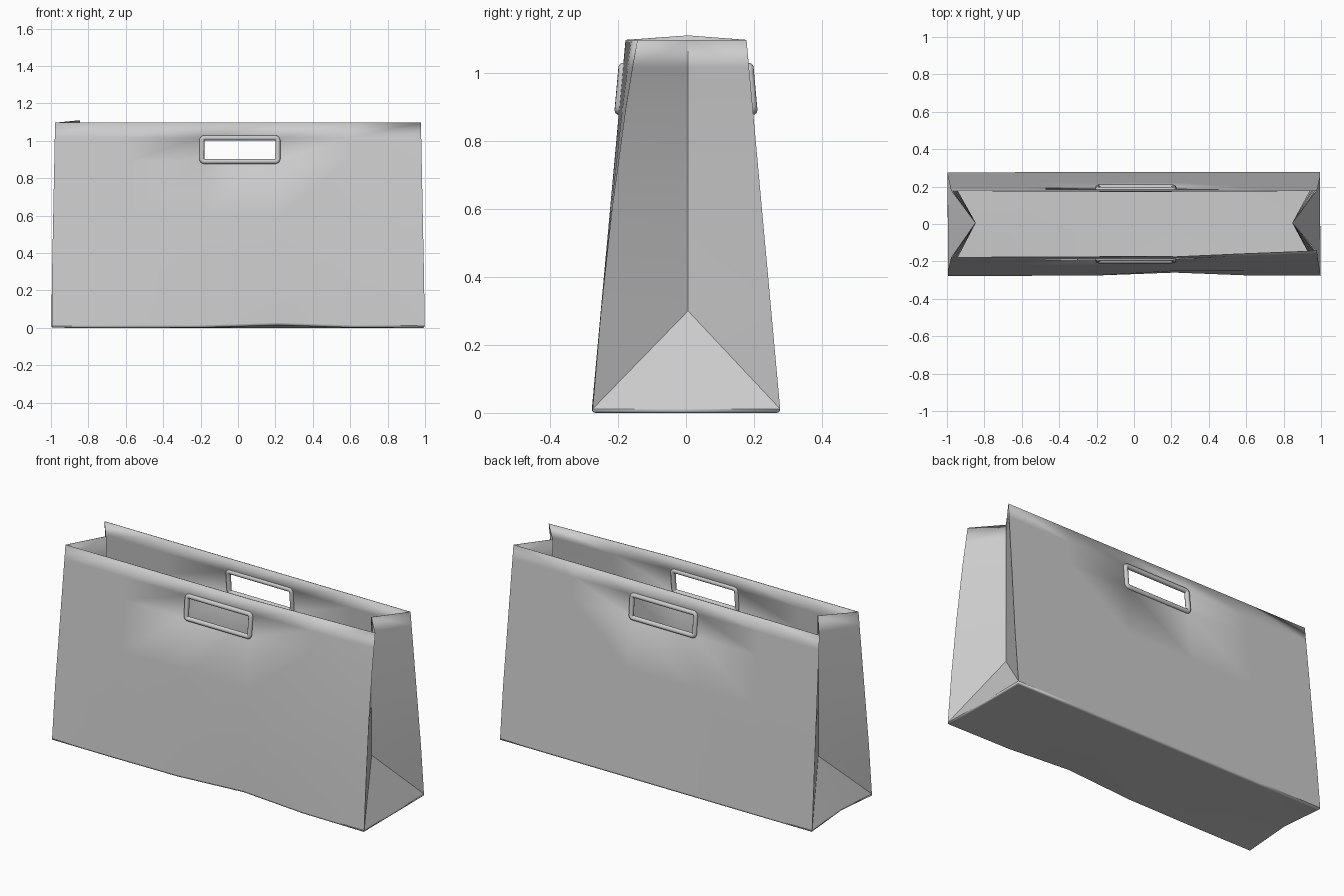
import bpy, bmesh, math

if "Cube" in bpy.data.objects:
    bpy.data.objects.remove(bpy.data.objects["Cube"])

TOP = 1.097
HX, HZ, HH, HW = 0.01, 0.953, 0.063, 0.207   # handle centre and half sizes
XS = [-1, -0.6, HX - HW, HX + HW, 0.6, 1]
ZS = [0, 0.3, 0.6, HZ - HH, HZ + HH, TOP]


def panel(side, x, z):
    """Point on the front (-1) or back (1) sheet, leaning inward with height."""
    t = z / TOP
    y = side * (0.278 - 0.1 * t)
    if side < 0:
        y += 0.035 * max(0, x - 0.2) / 0.8 * t ** 3
        dent = max(0, 1 - abs(x - 0.21) / 0.45) * max(0, 1 - z / 0.3)
        y += 0.018 * dent
        z += 0.015 * dent
    return (x * (1 - 0.022 * t), y, z)


# Bag body: two panels, folded side gussets and base
bm = bmesh.new()
V = {(s, i, j): bm.verts.new(panel(s, x, z))
     for s in (-1, 1) for i, x in enumerate(XS) for j, z in enumerate(ZS)}
for s in (-1, 1):
    for i in range(5):
        for j in range(5):
            if (i, j) != (2, 3):          # leave the handle opening
                bm.faces.new([V[s, i, j], V[s, i + 1, j], V[s, i + 1, j + 1], V[s, i, j + 1]])

mid = [bm.verts.new((x, 0, 0.022 if i == 0 else 0)) for i, x in enumerate(XS)]
for s in (-1, 1):
    for i in range(5):
        bm.faces.new([V[s, i, 0], V[s, i + 1, 0], mid[i + 1], mid[i]])

for side, i in ((-1, 0), (1, 5)):
    fold = [bm.verts.new((side * 0.85, 0.006, z + (0.013 if z == TOP and side < 0 else 0)))
            for z in ZS[1:]]
    for s in (-1, 1):
        bm.faces.new([V[s, i, 0], mid[i], fold[0]])
        bm.faces.new([V[s, i, 0], fold[0], V[s, i, 1]])
        for j in range(4):
            bm.faces.new([V[s, i, j + 1], fold[j], fold[j + 1], V[s, i, j + 2]])
bmesh.ops.recalc_face_normals(bm, faces=bm.faces)

# Mark the outline of the base for rounding
ring = ([V[-1, i, 0] for i in range(6)] + [mid[5]]
        + [V[1, i, 0] for i in range(5, -1, -1)] + [mid[0]])
layer = bm.edges.layers.float.new("bevel_weight_edge")
for a, b in zip(ring, ring[1:] + ring[:1]):
    bm.edges.get((a, b))[layer] = 1.0
me = bpy.data.meshes.new("bag_body")
bm.to_mesh(me)
bm.free()
bag = bpy.data.objects.new("bag_body", me)
bpy.context.collection.objects.link(bag)
bev = bag.modifiers.new("base_rounding", 'BEVEL')
bev.limit_method = 'WEIGHT'
bev.width = 0.012
bev.segments = 3
sol = bag.modifiers.new("sheet", 'SOLIDIFY')
sol.thickness = 0.004
sol.offset = -1
bpy.context.view_layer.objects.active = bag
bag.select_set(True)
bpy.ops.object.shade_smooth_by_angle(angle=math.radians(25))


# Rounded trim around each handle opening
def handle_trim(name, side):
    r, pts = 0.014, []
    for k, (sx, sz) in enumerate(((1, 1), (-1, 1), (-1, -1), (1, -1))):
        for n in range(5):
            a = math.radians(90 * k + 22.5 * n)
            x = HX + sx * (HW - r) + r * math.cos(a)
            z = HZ + sz * (HH - r) + r * math.sin(a)
            pts.append(panel(side, x, z))
    cu = bpy.data.curves.new(name, 'CURVE')
    cu.dimensions = '3D'
    cu.bevel_depth = 0.0135
    cu.bevel_resolution = 3
    sp = cu.splines.new('POLY')
    sp.points.add(len(pts) - 1)
    for p, co in zip(sp.points, pts):
        p.co = (*co, 1)
    sp.use_cyclic_u = True
    sp.use_smooth = True
    bpy.context.collection.objects.link(bpy.data.objects.new(name, cu))


handle_trim("front_handle_trim", -1)
handle_trim("back_handle_trim", 1)
